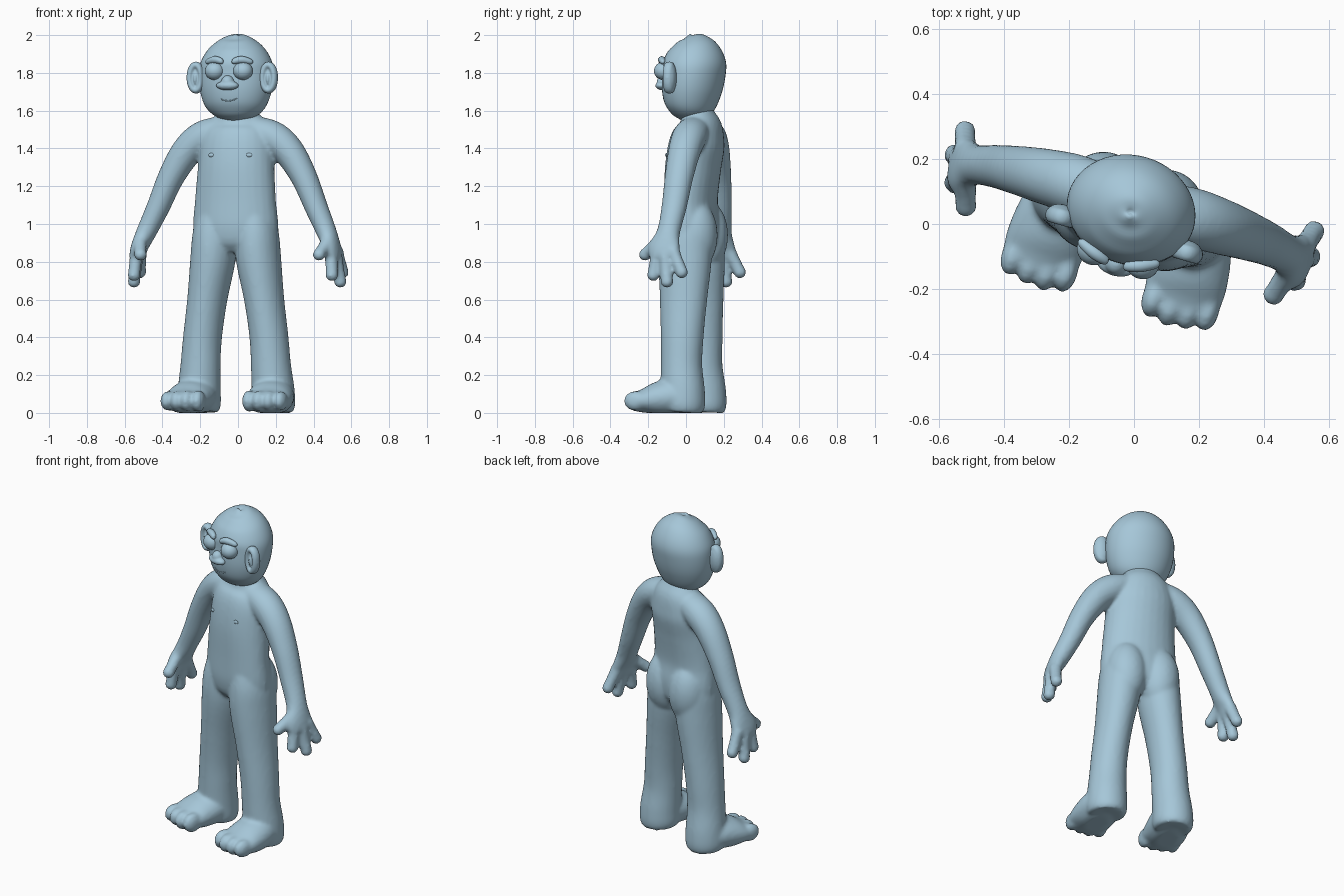
import bpy, bmesh, math
from mathutils import Vector, Matrix
from mathutils.bvhtree import BVHTree

if "Cube" in bpy.data.objects:
    bpy.data.objects.remove(bpy.data.objects["Cube"])

# The figure is built facing -y, then turned slightly about its own axis
STANCE = Matrix.Translation((-0.012, 0.03, 0)) @ Matrix.Rotation(math.radians(-16), 4, "Z")
X, Y, Z = Vector((1, 0, 0)), Vector((0, 1, 0)), Vector((0, 0, 1))

skin = bpy.data.materials.new("blue_grey_skin")
skin.use_nodes = True
SKIN_COLOUR = (0.38, 0.57, 0.69, 1)
skin.diffuse_color = SKIN_COLOUR
skin.node_tree.nodes["Principled BSDF"].inputs["Base Color"].default_value = SKIN_COLOUR


def spline(keys, steps=5):
    """Catmull-Rom resampling of key tuples."""
    out = []
    for i in range(len(keys) - 1):
        p = [keys[max(0, min(len(keys) - 1, i + k))] for k in (-1, 0, 1, 2)]
        for s in range(steps):
            t = s / steps
            out.append([0.5 * (2 * b + (c - a) * t + (2*a - 5*b + 4*c - d) * t**2
                               + (3*b - a - 3*c + d) * t**3) for a, b, c, d in zip(*p)])
    return out + [list(keys[-1])]


def tube(bm, keys, side=X, segs=28):
    """Loft ellipses along keys of (x, y, z, radius along side, other radius)."""
    path = spline(keys)
    centres = [Vector(p[:3]) for p in path]
    rings = []
    for i, p in enumerate(path):
        t = (centres[min(i + 1, len(path) - 1)] - centres[max(i - 1, 0)]).normalized()
        a = (side - t * side.dot(t)).normalized()
        b = t.cross(a)
        angles = [2 * math.pi * k / segs for k in range(segs)]
        rings.append([bm.verts.new(centres[i] + a * max(p[3], 0.002) * math.cos(w)
                                   + b * max(p[4], 0.002) * math.sin(w)) for w in angles])
    for r, q in zip(rings, rings[1:]):
        for k in range(segs):
            n = (k + 1) % segs
            bm.faces.new((r[k], r[n], q[n], q[k]))
    bm.faces.new(rings[0][::-1])
    bm.faces.new(rings[-1])


def ball(bm, centre, radii):
    m = Matrix.Translation(centre) @ Matrix.Diagonal((*radii, 1))
    bmesh.ops.create_uvsphere(bm, u_segments=32, v_segments=18, radius=1, matrix=m)


def finish(bm, name, voxel=0, smooth=0):
    bmesh.ops.recalc_face_normals(bm, faces=bm.faces)
    mesh = bpy.data.meshes.new(name)
    bm.to_mesh(mesh)
    bm.free()
    mesh.materials.append(skin)
    mesh.shade_smooth()
    ob = bpy.data.objects.new(name, mesh)
    bpy.context.collection.objects.link(ob)
    if voxel:
        mod = ob.modifiers.new("blend", "REMESH")
        mod.mode, mod.voxel_size, mod.use_smooth_shade = "VOXEL", voxel, True
        mod = ob.modifiers.new("soften", "SMOOTH")
        mod.factor, mod.iterations = 0.5, smooth
    ob.matrix_world = STANCE
    return ob


def surface_y(ob):
    """Return a function giving the front surface of ob at x, z."""
    tree = BVHTree.FromObject(ob, bpy.context.evaluated_depsgraph_get())
    return lambda x, z: tree.ray_cast(Vector((x, -1, z)), Y)[0].y


# Body: torso, arms, hands, legs and feet blended into one skin
bm = bmesh.new()
tube(bm, [(0, 0.005, 0.85, 0.17, 0.09), (0, 0.005, 0.9, 0.222, 0.128), (0, 0.0, 0.99, 0.232, 0.142),
          (0, -0.005, 1.12, 0.22, 0.135), (0, 0.008, 1.3, 0.207, 0.143), (0, 0.03, 1.43, 0.2, 0.142),
          (0, 0.045, 1.51, 0.17, 0.118), (0, 0.04, 1.57, 0.125, 0.09), (0, 0.035, 1.61, 0.09, 0.07)])
for s in (-1, 1):
    # arm and palm
    tube(bm, [(s * 0.08, 0.04, 1.505, 0.085, 0.07), (s * 0.19, 0.042, 1.46, 0.092, 0.087),
              (s * 0.28, 0.04, 1.385, 0.086, 0.082), (s * 0.365, 0.035, 1.25, 0.076, 0.07),
              (s * 0.435, 0.028, 1.09, 0.067, 0.061), (s * 0.495, 0.015, 0.96, 0.062, 0.053),
              (s * 0.53, 0.003, 0.88, 0.085, 0.042), (s * 0.545, 0.005, 0.825, 0.08, 0.036)], Y)
    # thumb and three fingers, fanned
    for root, tip in (((0.515, -0.04, 0.9), (0.492, -0.115, 0.838)),
                      ((0.535, -0.035, 0.85), (0.545, -0.055, 0.73)),
                      ((0.545, 0.01, 0.84), (0.568, 0.027, 0.695)),
                      ((0.54, 0.05, 0.86), (0.558, 0.105, 0.745))):
        a, b = [Vector((s * p[0], p[1], p[2])) for p in (root, tip)]
        tube(bm, [(*a, 0.037, 0.037), (*((a + b) / 2), 0.033, 0.033), (*b, 0.033, 0.033)], Y, 16)
        ball(bm, b, (0.034,) * 3)
    # buttock and leg
    ball(bm, (s * 0.1, 0.045, 0.94), (0.118, 0.122, 0.19))
    tube(bm, [(s * 0.1, 0.0, 1.09, 0.085, 0.11), (s * 0.115, 0.0, 0.96, 0.113, 0.138),
              (s * 0.125, 0.0, 0.82, 0.118, 0.143),
              (s * 0.157, 0, 0.6, 0.104, 0.127), (s * 0.183, 0, 0.4, 0.102, 0.114),
              (s * 0.194, 0, 0.25, 0.106, 0.11), (s * 0.203, 0.008, 0.12, 0.114, 0.118),
              (s * 0.205, 0.008, 0.04, 0.115, 0.12), (s * 0.205, 0.005, 0.005, 0.1, 0.105)])
    # foot
    tube(bm, [(s * 0.206, 0.07, 0.06, 0.09, 0.055), (s * 0.212, -0.03, 0.085, 0.118, 0.095),
              (s * 0.222, -0.12, 0.075, 0.125, 0.09), (s * 0.226, -0.19, 0.064, 0.123, 0.066),
              (s * 0.226, -0.245, 0.058, 0.108, 0.05)])
    # four toes
    for k in range(4):
        ball(bm, (s * (0.14 + 0.057 * k), -0.242 + 0.012 * abs(k - 1.3), 0.063),
             (0.036, 0.062, 0.058 - 0.002 * k))
for v in bm.verts:
    v.co.z = max(v.co.z, 0)
body = finish(bm, "body", 0.011, 6)

# Head: egg shape with a rounded jaw, the back sloping in to the neck
bm = bmesh.new()
tube(bm, [(0, y, z, w, d) for z, w, d, y in (
    (1.545, 0.006, 0.006, -0.02), (1.55, 0.05, 0.043, -0.02), (1.572, 0.11, 0.09, -0.017),
    (1.62, 0.161, 0.13, -0.01), (1.7, 0.191, 0.155, -0.001), (1.79, 0.2, 0.165, 0.011),
    (1.86, 0.19, 0.165, 0.015), (1.93, 0.148, 0.133, 0.012), (1.978, 0.086, 0.08, 0.005),
    (1.997, 0.03, 0.03, 0), (2.0, 0.002, 0.002, 0))], X, 48)
head = finish(bm, "head")
bpy.context.view_layer.update()
face_y, chest_y = surface_y(head), surface_y(body)

for s, side in ((1, "left"), (-1, "right")):
    # Eye with a half closed lid
    bm = bmesh.new()
    ball(bm, (s * 0.078, -0.133, 1.808), (0.049, 0.047, 0.046))
    finish(bm, side + "_eye")
    bm = bmesh.new()
    ball(bm, (s * 0.078, -0.133, 1.81), (0.052, 0.05, 0.048))
    bmesh.ops.bisect_plane(bm, geom=bm.verts[:] + bm.edges[:] + bm.faces[:],
                           plane_co=(0, 0, 1.812), plane_no=(0, 0.25, -1), clear_outer=True)
    bmesh.ops.holes_fill(bm, edges=[e for e in bm.edges if e.is_boundary])
    finish(bm, side + "_eyelid")

    # Eyebrow: arched sausage lying on the forehead
    bm = bmesh.new()
    tube(bm, [(s * x, face_y(s * x, z) - 0.01, z, r, r)
              for x, z, r in ((0.024, 1.859, 0.004), (0.032, 1.86, 0.014), (0.058, 1.868, 0.019),
                              (0.085, 1.868, 0.019), (0.118, 1.859, 0.014), (0.128, 1.856, 0.004))],
         Z, 16)
    finish(bm, side + "_eyebrow")

    # Ear: flat disc with a raised rim and a small inner fold
    bm = bmesh.new()
    ball(bm, (s * 0.2, -0.055, 1.775), (0.045, 0.028, 0.078))
    loop = [(s * 0.2 + 0.032 * math.cos(a), -0.066, 1.775 + 0.066 * math.sin(a), 0.026, 0.019)
            for a in [math.pi * k / 8 for k in range(17)]]
    tube(bm, loop, Y, 14)
    ball(bm, (s * 0.2, -0.08, 1.77), (0.01, 0.012, 0.03))
    finish(bm, side + "_ear", 0.005, 3)

    # Nipple
    bm = bmesh.new()
    ball(bm, (s * 0.103, chest_y(s * 0.103, 1.365), 1.365), (0.018, 0.007, 0.011))
    finish(bm, side + "_nipple")

# Nose: wide tip tapering up into a short bridge
bm = bmesh.new()
ball(bm, (0, -0.16, 1.733), (0.062, 0.036, 0.025))
ball(bm, (0, -0.155, 1.752), (0.034, 0.036, 0.035))
finish(bm, "nose", 0.005, 5)

# Mouth: thin, slightly lopsided lip line
bm = bmesh.new()
mouth = []
for k in range(9):
    x = -0.04 + 0.0112 * k
    z = 1.652 + 6 * x * x
    mouth.append((x, face_y(x, z) + 0.002, z, 0.004, 0.004))
tube(bm, mouth, Z, 10)
finish(bm, "mouth")
